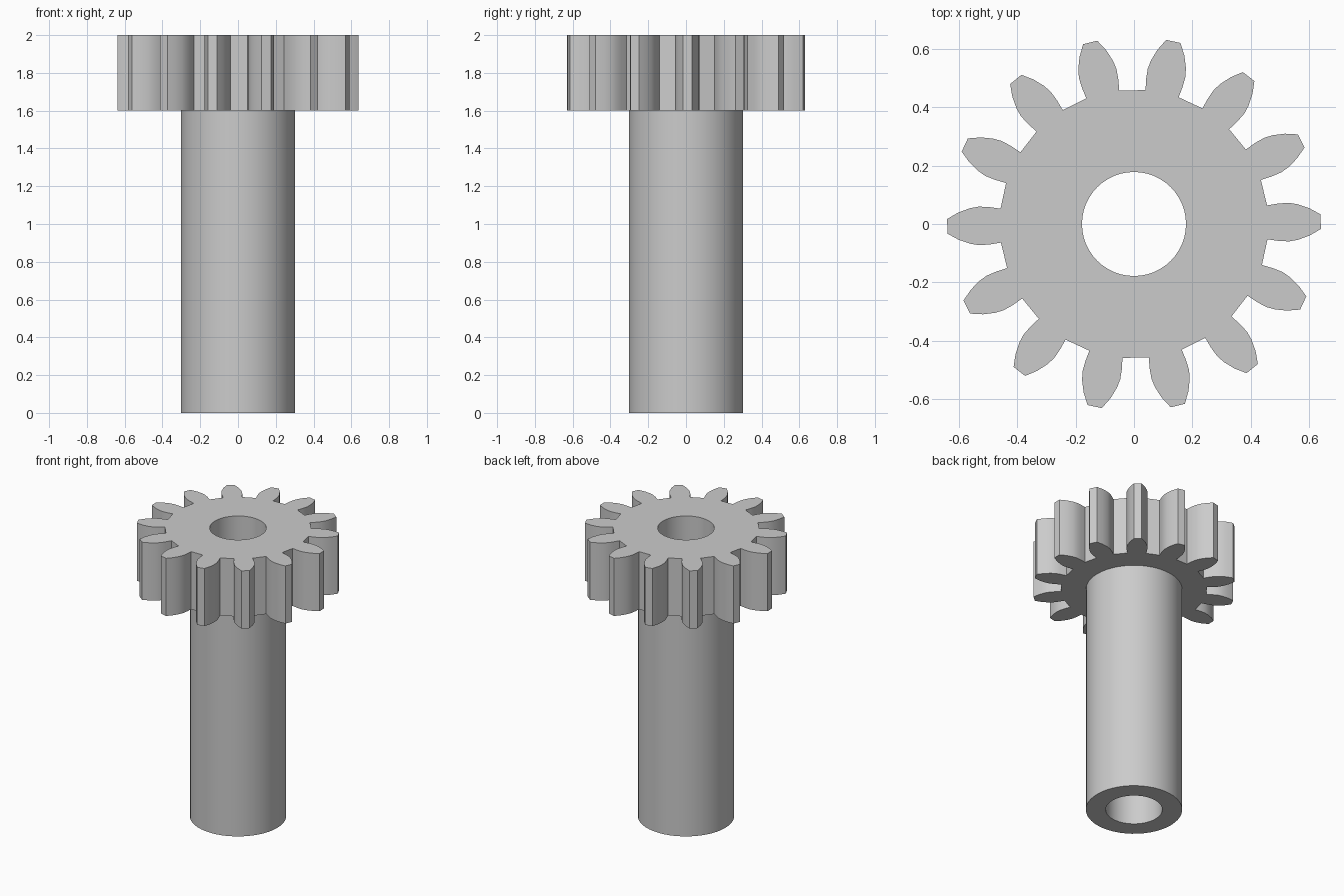
import bpy
import bmesh
from math import sin, cos, pi, radians

TEETH = 14
SEGMENTS = 48
HEIGHT, GEAR_BASE = 2.0, 1.6
SHAFT_R, BORE_R = 0.303, 0.178
PHASE = radians(0.7)
# Half tooth, root to tip: (distance from axis, half width)
FLANK = [(0.456, 0.058), (0.495, 0.064), (0.53, 0.066), (0.56, 0.061),
         (0.6, 0.047), (0.639, 0.025)]

cube = bpy.data.objects.get("Cube")
if cube:
    bpy.data.objects.remove(cube, do_unlink=True)

steel = bpy.data.materials.new("grey_steel")
steel.use_nodes = True
GREY = (0.6, 0.6, 0.6, 1)
steel.diffuse_color = GREY
steel.node_tree.nodes["Principled BSDF"].inputs["Base Color"].default_value = GREY


def circle(radius):
    steps = [2 * pi * i / SEGMENTS for i in range(SEGMENTS)]
    return [(radius * cos(a), radius * sin(a)) for a in steps]


def gear_outline():
    tooth = [(r, -w) for r, w in FLANK] + [(r, w) for r, w in reversed(FLANK)]
    points = []
    for i in range(TEETH):
        c, s = cos(PHASE + 2 * pi * i / TEETH), sin(PHASE + 2 * pi * i / TEETH)
        points += [(r * c - w * s, r * s + w * c) for r, w in tooth]
    return points


def add_loop(bm, points, z):
    verts = [bm.verts.new((x, y, z)) for x, y in points]
    return verts, [bm.edges.new((v, verts[i - 1])) for i, v in enumerate(verts)]


def wall(bm, lower, upper, inward=False):
    for i in range(len(lower)):
        quad = [lower[i - 1], lower[i], upper[i], upper[i - 1]]
        bm.faces.new(quad[::-1] if inward else quad)


def cap(bm, outer, inner, up):
    fill = bmesh.ops.triangle_fill(bm, edges=outer + inner, use_beauty=True)
    for face in fill["geom"]:
        if isinstance(face, bmesh.types.BMFace):
            face.normal_update()
            if face.normal.z * up < 0:
                face.normal_flip()


def finish(bm, name):
    mesh = bpy.data.meshes.new(name)
    bm.to_mesh(mesh)
    bm.free()
    mesh.materials.append(steel)
    obj = bpy.data.objects.new(name, mesh)
    bpy.context.collection.objects.link(obj)
    bpy.ops.object.select_all(action="DESELECT")
    obj.select_set(True)
    bpy.context.view_layer.objects.active = obj
    bpy.ops.object.shade_smooth_by_angle(angle=radians(30))


# Toothed head: side walls, top around the bore, underside around the shaft
bm = bmesh.new()
low, low_edges = add_loop(bm, gear_outline(), GEAR_BASE)
high, high_edges = add_loop(bm, gear_outline(), HEIGHT)
_, collar_edges = add_loop(bm, circle(SHAFT_R), GEAR_BASE)
_, bore_edges = add_loop(bm, circle(BORE_R), HEIGHT)
wall(bm, low, high)
cap(bm, high_edges, bore_edges, 1)
cap(bm, low_edges, collar_edges, -1)
finish(bm, "gear_head")

# Hollow shaft: outer wall up to the head, bottom ring, bore all the way through
bm = bmesh.new()
outer_low, _ = add_loop(bm, circle(SHAFT_R), 0)
outer_high, _ = add_loop(bm, circle(SHAFT_R), GEAR_BASE)
bore_low, _ = add_loop(bm, circle(BORE_R), 0)
bore_high, _ = add_loop(bm, circle(BORE_R), HEIGHT)
wall(bm, outer_low, outer_high)
wall(bm, bore_low, bore_high, inward=True)
wall(bm, bore_low, outer_low)
finish(bm, "hollow_shaft")
